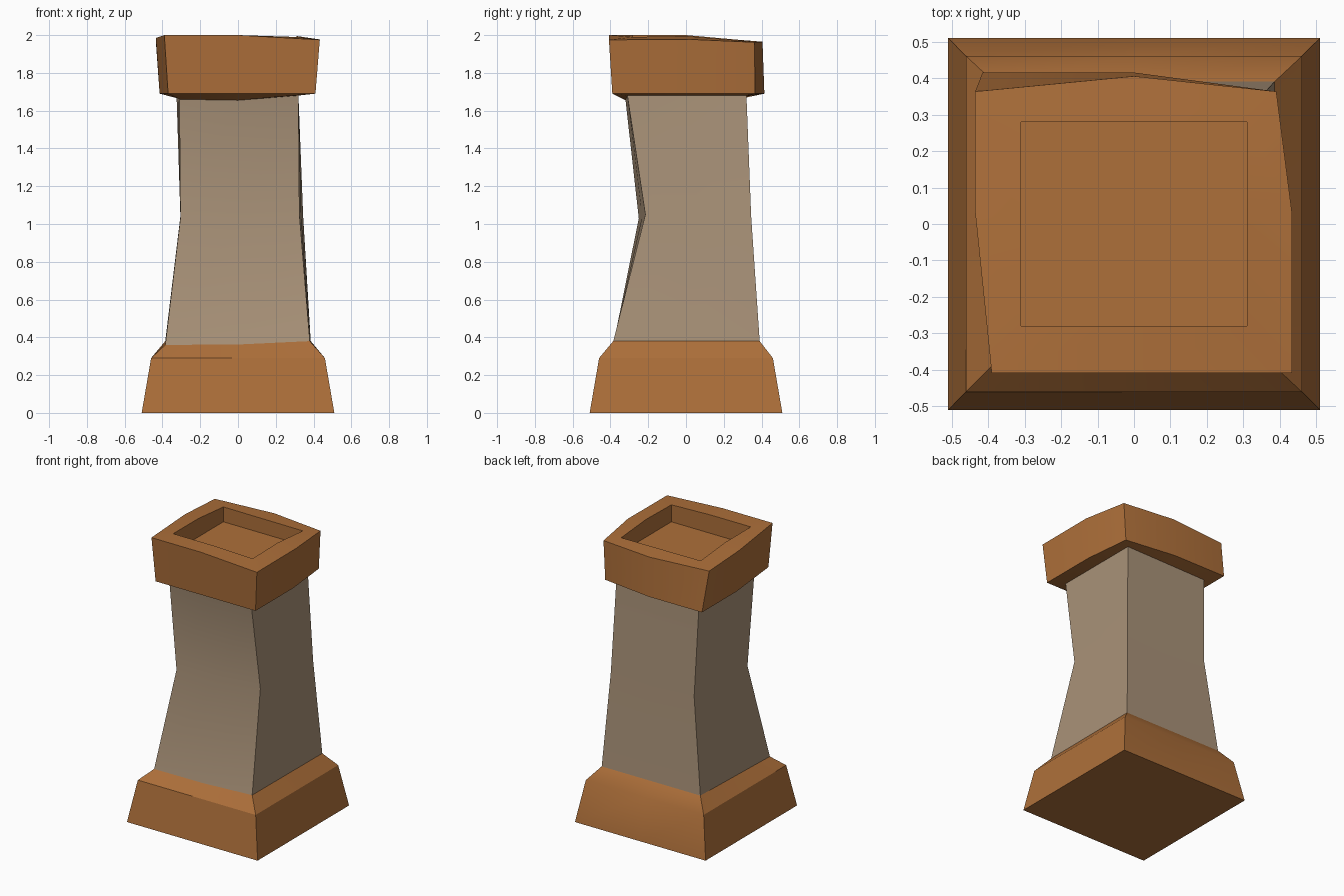
import bpy, bmesh, math
from mathutils import Vector

if "Cube" in bpy.data.objects:
    bpy.data.objects.remove(bpy.data.objects["Cube"])


def material(name, rgb):
    m = bpy.data.materials.new(name)
    m.diffuse_color = (*rgb, 1)
    m.use_nodes = True
    m.node_tree.nodes["Principled BSDF"].inputs["Base Color"].default_value = m.diffuse_color
    return m


terracotta = material("terracotta", (0.42, 0.16, 0.042))
taupe = material("taupe clay", (0.40, 0.29, 0.19))


def ring(fl, fr, br, bl, f=None, r=None, b=None, l=None):
    """Eight points: four corners plus side midpoints, which may be bent."""
    corners = [Vector(p) for p in (fl, fr, br, bl)]
    pts = []
    for i, mid in enumerate((f, r, b, l)):
        a, c = corners[i], corners[(i + 1) % 4]
        pts += [a, Vector(mid) if mid else (a + c) / 2]
    return pts


def rect(x, y, z):
    return ring((-x, -y, z), (x, -y, z), (x, y, z), (-x, y, z))


def loft(name, rings, mat, cap_start=False, cap_end=False):
    bm = bmesh.new()
    loops = [[bm.verts.new(p) for p in r] for r in rings]
    for lo, hi in zip(loops, loops[1:]):
        for i in range(8):
            j = (i + 1) % 8
            bm.faces.new((lo[i], lo[j], hi[j], hi[i]))
    if cap_start:
        bm.faces.new(loops[0][::-1])
    if cap_end:
        bm.faces.new(loops[-1])
    me = bpy.data.meshes.new(name)
    bm.to_mesh(me)
    bm.free()
    me.materials.append(mat)
    ob = bpy.data.objects.new(name, me)
    bpy.context.collection.objects.link(ob)
    bpy.context.view_layer.objects.active = ob
    ob.select_set(True)
    bpy.ops.object.shade_smooth_by_angle(angle=math.radians(30))
    ob.select_set(False)


# Shared joints between the parts
shaft_foot = ring((-.385, -.385, .36), (.38, -.385, .38), (.385, .39, .38),
                  (-.385, .39, .38), f=(0, -.385, .362))
shaft_waist = ring((-.305, -.25, 1.03), (.325, -.215, 1.05),
                   (.345, .345, 1.04), (-.305, .345, 1.04))
shaft_head = ring((-.31, -.32, 1.66), (.32, -.31, 1.68), (.32, .32, 1.68),
                  (-.325, .32, 1.67), f=(0, -.32, 1.655))

# Flared base
loft("base", [rect(.51, .51, 0), rect(.46, .46, .29), shaft_foot],
     terracotta, cap_start=True)

# Crooked shaft
loft("shaft", [shaft_foot, shaft_waist, shaft_head], taupe)

# Crooked cap with a recess in its top
cap_low = ring((-.37, -.39, 1.69), (.41, -.39, 1.69), (.375, .365, 1.69),
               (-.415, .415, 1.69), r=(.41, .03, 1.69), b=(0, .415, 1.69),
               l=(-.415, .03, 1.69))
cap_top = ring((-.39, -.408, 2.0), (.433, -.408, 1.975), (.39, .363, 1.962),
               (-.435, .363, 1.967), f=(0, -.408, 2.0), r=(.433, .03, 1.977),
               b=(0, .405, 1.965), l=(-.435, .03, 1.985))
rim = ring((-.31, -.28, 2.0), (.31, -.28, 1.99), (.31, .28, 1.972),
           (-.31, .28, 1.975), f=(0, -.28, 2.0), r=(.31, 0, 1.995),
           l=(-.31, 0, 2.0))
loft("cap", [shaft_head, cap_low, cap_top, rim, rect(.31, .28, 1.87)],
     terracotta, cap_end=True)
